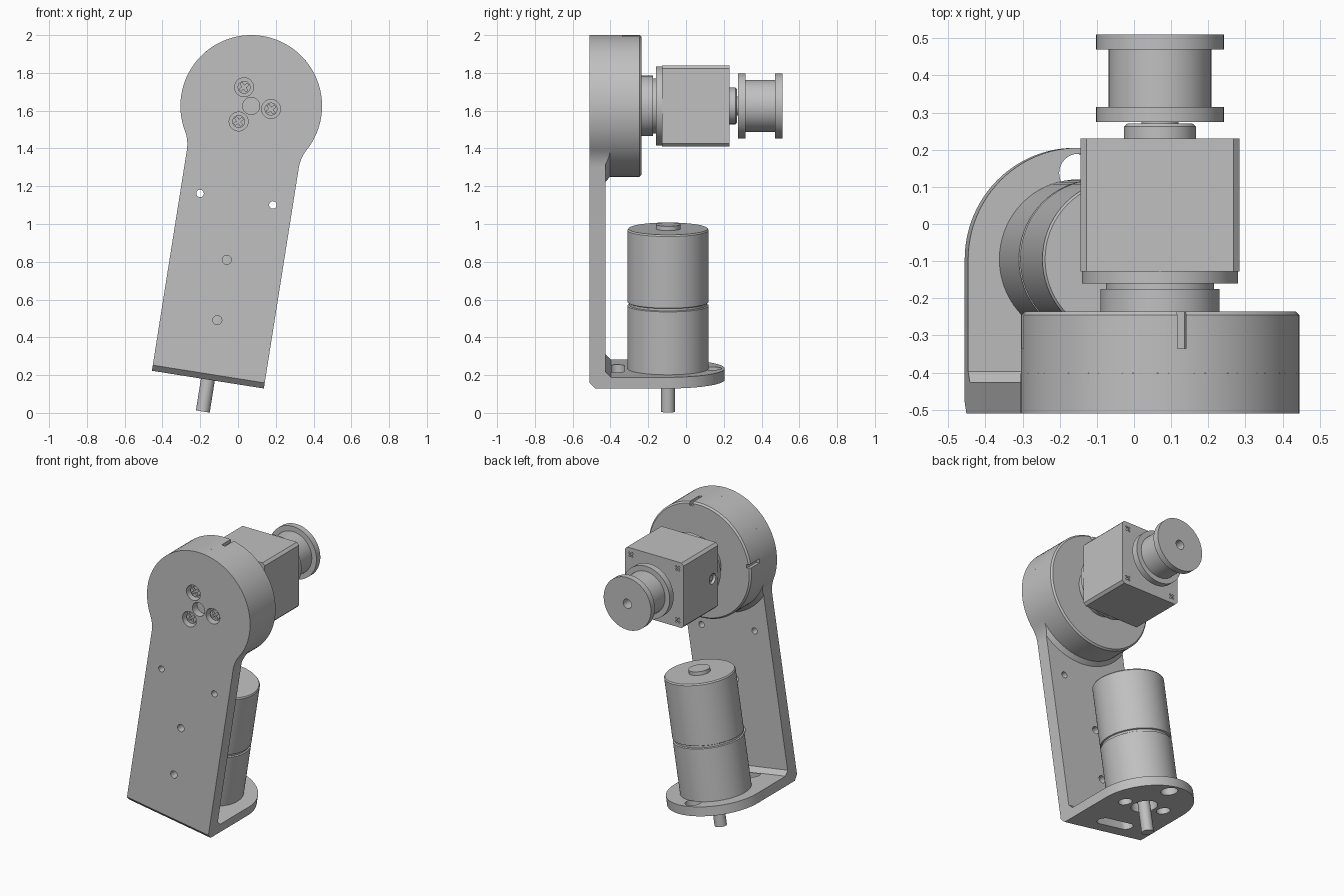
import bpy, bmesh, math
from mathutils import Matrix, Vector

cube = bpy.data.objects.get("Cube")
if cube:
    bpy.data.objects.remove(cube, do_unlink=True)

GREY = (0.53, 0.53, 0.53, 1)
mat = bpy.data.materials.new("machined grey")
mat.use_nodes = True
mat.diffuse_color = GREY
mat.node_tree.nodes["Principled BSDF"].inputs["Base Color"].default_value = GREY

# Frames: both sit on the drum axis, the arm leans sideways
STRAIGHT = Matrix.Translation((0.07, 0, 1.625))
TILT = STRAIGHT @ Matrix.Rotation(math.radians(9), 4, 'Y')
ALONG_Y = Matrix.Rotation(math.radians(-90), 4, 'X')
ALONG_X = Matrix.Rotation(math.radians(90), 4, 'Y')
UP = Matrix.Identity(4)


def finish(name, bm, matrix):
    bmesh.ops.recalc_face_normals(bm, faces=bm.faces)
    bm.transform(matrix)
    mesh = bpy.data.meshes.new(name)
    bm.to_mesh(mesh)
    bm.free()
    mesh.materials.append(mat)
    obj = bpy.data.objects.new(name, mesh)
    bpy.context.collection.objects.link(obj)
    smooth(obj)
    return obj


def smooth(obj):
    obj.data.shade_smooth()
    obj.data.set_sharp_from_angle(angle=math.radians(25))


def lathe(name, profile, frame, axis=ALONG_Y, at=(0, 0, 0), steps=72):
    """Spin (radius, height) points round an axis."""
    bm = bmesh.new()
    vs = [bm.verts.new((r, 0, h)) for r, h in profile]
    edges = [bm.edges.new(pair) for pair in zip(vs, vs[1:])]
    bmesh.ops.spin(bm, geom=vs + edges, axis=(0, 0, 1), cent=(0, 0, 0),
                   angle=math.tau, steps=steps, use_merge=True)
    bmesh.ops.remove_doubles(bm, verts=bm.verts, dist=1e-5)
    return finish(name, bm, frame @ Matrix.Translation(at) @ axis)


def rod(name, r, low, high, frame, axis=ALONG_Y, at=(0, 0, 0), steps=48):
    return lathe(name, [(0, low), (r, low), (r, high), (0, high)], frame, axis, at, steps)


def prism(name, outline, low, high, frame, place, chamfer=None):
    """Extrude a flat outline; place(a, b, h) sets the axes."""
    bm = bmesh.new()
    face = bm.faces.new([bm.verts.new(place(a, b, low)) for a, b in outline])
    ext = bmesh.ops.extrude_face_region(bm, geom=[face])
    shift = Vector(place(0, 0, high - low))
    moved = [v for v in ext["geom"] if isinstance(v, bmesh.types.BMVert)]
    bmesh.ops.translate(bm, verts=moved, vec=shift)
    if chamfer:
        cut = bmesh.ops.bisect_plane(bm, geom=bm.verts[:] + bm.edges[:] + bm.faces[:],
                                     plane_co=chamfer[0], plane_no=chamfer[1], clear_outer=True)
        bmesh.ops.holes_fill(bm, edges=[e for e in cut["geom_cut"]
                                        if isinstance(e, bmesh.types.BMEdge)])
    return finish(name, bm, frame)


def box(name, size, at, frame, turn=0):
    bm = bmesh.new()
    bmesh.ops.create_cube(bm, size=1, matrix=Matrix.Diagonal((*size, 1)))
    spin = Matrix.Rotation(math.radians(turn), 4, 'Y')
    return finish(name, bm, frame @ Matrix.Translation(at) @ spin)


def carve(obj, tools, operation='DIFFERENCE'):
    for tool in tools:
        tool.hide_render = True
        mod = obj.modifiers.new("cut", 'BOOLEAN')
        mod.operation, mod.solver, mod.object = operation, 'EXACT', tool
    graph = bpy.context.evaluated_depsgraph_get()
    graph.update()
    mesh = bpy.data.meshes.new_from_object(obj.evaluated_get(graph))
    obj.modifiers.clear()
    obj.data = mesh
    for tool in tools:
        bpy.data.objects.remove(tool, do_unlink=True)
    smooth(obj)


def arc(cx, cy, r, start, end, n):
    return [(cx + r * math.cos(math.radians(start + (end - start) * i / n)),
             cy + r * math.sin(math.radians(start + (end - start) * i / n)))
            for i in range(n + 1)]


def across(a, b, h):
    return (a, h, b)


def upright(a, b, h):
    return (a, b, h)


def cross(r, y, at, frame):
    x, z = at
    return [box("cross_cutter", (2 * r, 0.03, r * 0.5), (x, y, z), frame, t) for t in (45, 135)]


# Arm plate with round head and filleted neck
R, W, FIL, LOW = 0.375, 0.30, 0.20, -1.467
fz = -math.sqrt((R + FIL) ** 2 - (W + FIL) ** 2)
lean = math.degrees(math.atan2(fz, W + FIL))
neck = arc(W + FIL, fz, FIL, 180, 180 + lean, 8)
outline = ([(W, LOW)] + neck + arc(0, 0, R, lean, 180 - lean, 72)[1:-1]
           + [(-x, z) for x, z in reversed(neck)] + [(-W, LOW)])
arm = prism("arm_plate", outline, -0.51, -0.425, TILT, across,
            ((0, -0.48, LOW), (0, -1, -1)))
bolts = [arc(0, 0, 0.106, a, a, 1)[0] for a in (0, 120, 240)]
tools = [rod("hole", r, -0.6, -0.3, TILT, at=(x, 0, z), steps=24)
         for x, z, r in ((-0.195, -0.5, 0.02), (0.195, -0.5, 0.02),
                         (0, -0.825, 0.024), (0, -1.148, 0.024))]
tools += [rod("hole", 0.05, -0.6, -0.46, TILT, at=(x, 0, z)) for x, z in bolts]
tools.append(rod("hole", 0.045, -0.6, -0.46, TILT))
carve(arm, tools)

# Screws sunk in the head
for i, (x, z) in enumerate(bolts):
    screw = rod(f"head_screw_{i + 1}", 0.034, -0.49, -0.455, TILT, at=(x, 0, z), steps=32)
    carve(screw, cross(0.026, -0.49, (x, z), TILT))

# Drum with two rim notches, and the sloped collar at its root
drum = lathe("drum", [(0, -0.427), (R, -0.427), (R, -0.245), (R - 0.01, -0.235), (0, -0.235)],
             TILT, steps=96)
carve(drum, [box("notch", (0.024, 0.2, 0.05), (0, -0.235, R), TILT),
             box("notch", (0.05, 0.2, 0.024), (-R, -0.235, 0), TILT)])
collar = lathe("drum_collar", [(0, -0.43), (R + 0.03, -0.43), (R - 0.002, -0.4), (0, -0.4)], TILT)
carve(collar, [prism("trim", outline, -0.46, -0.38, TILT, across)], 'INTERSECT')

# Foot with rounded end, mounting holes and slot
MY, TOP = -0.095, -1.407
foot = prism("foot", [(-W, -0.45), (W, -0.45)] + arc(0, MY, W, 0, 180, 48),
             LOW, TOP, TILT, upright)
tools = [rod("hole", r, -1.6, -1.3, TILT, UP, (x, y, 0), 32)
         for x, y, r in ((0.15, MY, 0.042), (-0.15, MY, 0.042), (0, 0.137, 0.052), (0, MY, 0.08))]
slot = arc(0.09, -0.365, 0.04, -90, 90, 12) + arc(-0.09, -0.365, 0.04, 90, 270, 12)
tools.append(prism("slot", slot, -1.6, -1.3, TILT, upright))
carve(foot, tools)
prism("corner_gusset", [(-0.427, TOP - 0.002), (-0.395, TOP - 0.002), (-0.427, TOP + 0.03)],
      -W, W, TILT, lambda a, b, h: (h, a, b))

# Motor, standing on the foot
lathe("motor", [(0, TOP), (0.215, TOP), (0.215, -1.07), (0.207, -1.066), (0.207, -1.054),
                (0.215, -1.05), (0.215, -0.666), (0.209, -0.658), (0, -0.658)],
      TILT, UP, (0, MY, 0))
rod("motor_cap", 0.065, -0.66, -0.635, TILT, UP, (0, MY, 0))
rod("motor_shaft", 0.037, -1.638, -1.4, TILT, UP, (0, MY, 0))

# Coupling between drum and gearbox
lathe("coupling", [(0, -0.24), (0.16, -0.24), (0.16, -0.175), (0.145, -0.175),
                   (0.145, -0.155), (0, -0.155)], STRAIGHT)
rod("gearbox_flange", 0.21, -0.16, -0.127, STRAIGHT, steps=72)

# Gearbox block with chamfered long edges, corner screws and side port
H, C = 0.214, 0.016
octagon = [(H, C - H), (H, H - C), (H - C, H), (C - H, H),
           (-H, H - C), (-H, C - H), (C - H, -H), (H - C, -H)]
gearbox = prism("gearbox", octagon, -0.128, 0.23, STRAIGHT, across)
tools = [rod("port", 0.034, -0.3, -0.195, STRAIGHT, ALONG_X, (0, -0.07, 0), 32)]
for sx in (-1, 1):
    for sz in (-1, 1):
        tools += cross(0.02, 0.23, (sx * 0.17, sz * 0.17), STRAIGHT)
carve(gearbox, tools)
rod("port_plug", 0.018, -0.205, -0.19, STRAIGHT, ALONG_X, (0, -0.07, 0), 24)

# Output boss and flanged pulley with a bore
lathe("output_boss", [(0, 0.225), (0.097, 0.225), (0.097, 0.262), (0.088, 0.27),
                      (0.05, 0.27), (0.05, 0.28), (0, 0.28)], STRAIGHT)
lathe("pulley", [(0, 0.274), (0.172, 0.274), (0.172, 0.315), (0.138, 0.315), (0.138, 0.47),
                 (0.172, 0.47), (0.172, 0.51), (0.03, 0.51), (0.03, 0.44), (0, 0.44)], STRAIGHT)
